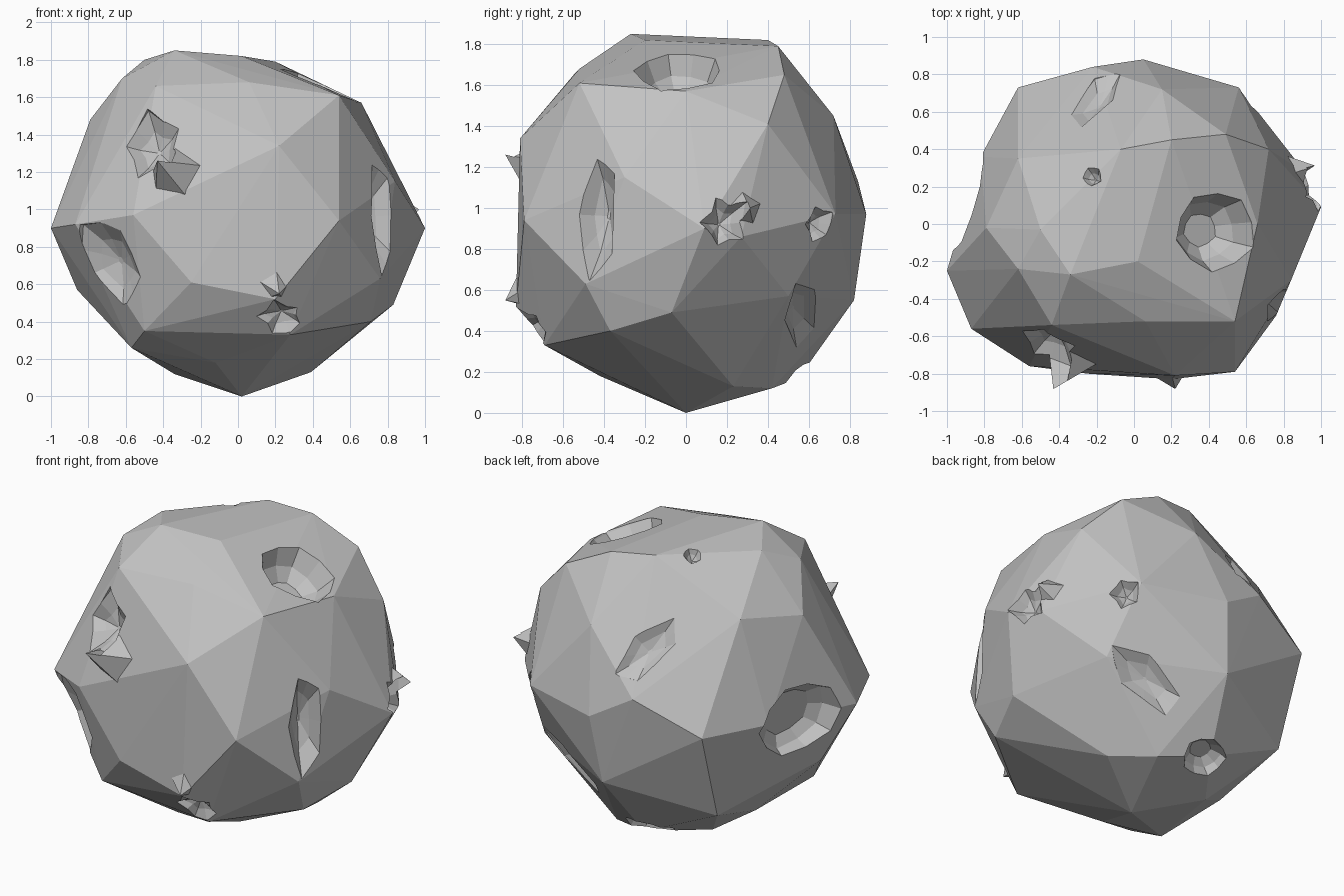
import bpy, bmesh, math, random
from mathutils import Vector, Matrix
from mathutils.bvhtree import BVHTree

if "Cube" in bpy.data.objects:
    bpy.data.objects.remove(bpy.data.objects["Cube"])

random.seed(4)
CENTRE = Vector((0, 0, 0.92))

grey = bpy.data.materials.new("stone grey")
grey.diffuse_color = (0.54, 0.54, 0.54, 1)
grey.use_nodes = True
grey.node_tree.nodes["Principled BSDF"].inputs["Base Color"].default_value = grey.diffuse_color

# Corner points of the faceted boulder
CORNERS = [
    (0.02, 0, 0), (-1, -0.25, 0.9), (1, 0.09, 0.9), (-0.34, -0.27, 1.85),
    (-0.5, -0.03, 1.8), (0.54, -0.52, 1.61), (-0.44, -0.54, 1.66),
    (0.22, -0.81, 1.34), (-0.56, -0.76, 0.97), (0.54, -0.79, 0.94),
    (0.2, -0.83, 0.52), (-0.25, -0.8, 0.61), (-0.5, -0.62, 0.35),
    (0.76, -0.49, 0.63), (0.39, 0.23, 0.13), (-0.12, -0.42, 0.18),
    (0.71, -0.37, 0.4), (0.83, -0.07, 0.49), (-0.57, -0.44, 0.26),
    (-0.86, -0.1, 0.57), (-0.87, -0.56, 0.92), (-0.79, -0.02, 1.48),
    (-0.62, -0.24, 1.7), (-0.07, 0.4, 1.82), (0.2, 0.45, 1.79),
    (0.49, 0.48, 1.65), (0.15, 0.72, 1.45), (0.56, 0.73, 0.97),
    (0.05, 0.88, 0.97), (-0.22, 0.84, 1.13), (-0.62, 0.73, 0.95),
    (-0.62, 0.35, 1.55), (0.72, 0.4, 1.41), (0.66, 0.0, 1.57),
    (0.84, -0.3, 1.15), (0.92, 0.27, 0.86), (0, 0.82, 0.55),
    (0.62, 0.5, 0.57), (-0.1, 0.55, 0.17), (-0.6, 0.55, 0.4),
    (-0.82, 0.36, 0.95), (0.06, -0.52, 1.68), (0.28, -0.69, 0.33),
    (-0.34, 0.22, 0.12), (-0.55, 0.1, 0.25), (0.18, 0.42, 0.12),
    (0.02, -0.2, 1.82),
]


def make_object(name, bm):
    bmesh.ops.recalc_face_normals(bm, faces=bm.faces)
    me = bpy.data.meshes.new(name)
    bm.to_mesh(me)
    me.materials.append(grey)
    ob = bpy.data.objects.new(name, me)
    bpy.context.collection.objects.link(ob)
    return ob


# Main rock body
bm = bmesh.new()
for c in CORNERS:
    bm.verts.new(c)
bmesh.ops.convex_hull(bm, input=bm.verts)
loose = [v for v in bm.verts if not v.link_faces]
bmesh.ops.delete(bm, geom=loose, context='VERTS')
bmesh.ops.recalc_face_normals(bm, faces=bm.faces)
tree = BVHTree.FromBMesh(bm)
rock = make_object("asteroid", bm)


def surface_frame(p, roll):
    """Frame on the rock surface near p: local z outward, local y upward, then rolled."""
    d = (Vector(p) - CENTRE).normalized()
    hit, normal, _, _ = tree.ray_cast(CENTRE + d * 3, -d)
    axis = (normal + d).normalized()
    turn = axis.to_track_quat('Z', 'Y').to_matrix().to_4x4()
    return Matrix.Translation(hit) @ turn @ Matrix.Rotation(math.radians(roll), 4, 'Z')


def pit_cutter(p, rx, ry, depth, jag, flat, roll=0):
    """Bowl of rings; jag roughens the rim, flat is the floor size."""
    n = 10
    rough = [1 + (jag if i % 2 else -jag) * random.uniform(0.5, 1) for i in range(n)]
    bm = bmesh.new()
    rings = []
    for scale, z in ((flat, -depth), (0.5 + flat * 0.6, -depth * 0.65), (1, 0), (1.3, 0.25)):
        ring = []
        for i in range(n):
            a = 2 * math.pi * i / n
            ring.append(bm.verts.new((rx * scale * rough[i] * math.cos(a),
                                      ry * scale * rough[i] * math.sin(a), z)))
        rings.append(ring)
    for lo, hi in zip(rings, rings[1:]):
        for i in range(n):
            j = (i + 1) % n
            bm.faces.new((lo[i], lo[j], hi[j], hi[i]))
    bm.faces.new(rings[0])
    bm.faces.new(rings[-1])
    bm.transform(surface_frame(p, roll))
    return make_object("pit_cutter", bm)


def lip(tip, r):
    """Thrown-up spike of rock beside a pit."""
    tip = Vector(tip)
    d = (tip - CENTRE).normalized()
    bm = bmesh.new()
    bmesh.ops.create_cone(bm, cap_ends=True, segments=5, radius1=r, radius2=0.002, depth=0.25)
    bm.transform(Matrix.Translation(tip - d * 0.125) @ d.to_track_quat('Z', 'Y').to_matrix().to_4x4())
    return make_object("lip", bm)


# Raised lips: right side, front left, front bottom
lips = [lip((0.97, 0.31, 1.0), 0.2), lip((-0.43, -0.88, 1.26), 0.18),
        lip((0.22, -0.88, 0.55), 0.22)]

# Craters: position, radius across, radius up, depth, jag, floor size, roll
PITS = [
    ((0.45, -0.04, 1.70), 0.21, 0.23, 0.18, 0.06, 0.42),      # large top crater
    ((-0.88, 0.13, 0.90), 0.29, 0.23, 0.13, 0.05, 0.60),      # large left crater
    ((-0.10, 0.50, 0.18), 0.17, 0.13, 0.10, 0.05, 0.45),      # underside crater
    ((-0.52, -0.74, 1.40), 0.16, 0.18, 0.10, 0.20, 0.06),     # front left star
    ((0.24, -0.76, 0.41), 0.15, 0.11, 0.07, 0.30, 0.06),      # front bottom star
    ((0.95, 0.19, 0.93), 0.11, 0.13, 0.09, 0.30, 0.06),       # right star
    ((0.80, -0.45, 0.97), 0.10, 0.32, 0.11, 0.12, 0.08),      # right gash
    ((-0.70, -0.63, 0.70), 0.19, 0.25, 0.09, 0.10, 0.08, 20),  # left front trough
    ((0.60, 0.64, 0.92), 0.08, 0.09, 0.07, 0.20, 0.06),       # back right nick
    ((0.42, 0.62, 0.44), 0.26, 0.11, 0.06, 0.15, 0.06, -40),  # lower back valley
    ((-0.22, 0.25, 1.79), 0.05, 0.06, 0.06, 0.10, 0.10),      # tiny top nick
    ((-0.22, 0.72, 1.40), 0.10, 0.24, 0.06, 0.15, 0.08, -40),  # shallow back scoop
]
cutters = [pit_cutter(*p) for p in PITS]

for ob, op in [(o, 'UNION') for o in lips] + [(o, 'DIFFERENCE') for o in cutters]:
    mod = rock.modifiers.new(ob.name, 'BOOLEAN')
    mod.object, mod.operation, mod.solver = ob, op, 'EXACT'

# Bake the carving and drop the helpers
dg = bpy.context.evaluated_depsgraph_get()
baked = bpy.data.meshes.new_from_object(rock.evaluated_get(dg))
rock.modifiers.clear()
rock.data = baked
baked.materials.clear()
baked.materials.append(grey)
for poly in baked.polygons:
    poly.material_index = 0
    poly.use_smooth = False
for ob in lips + cutters:
    bpy.data.objects.remove(ob, do_unlink=True)
